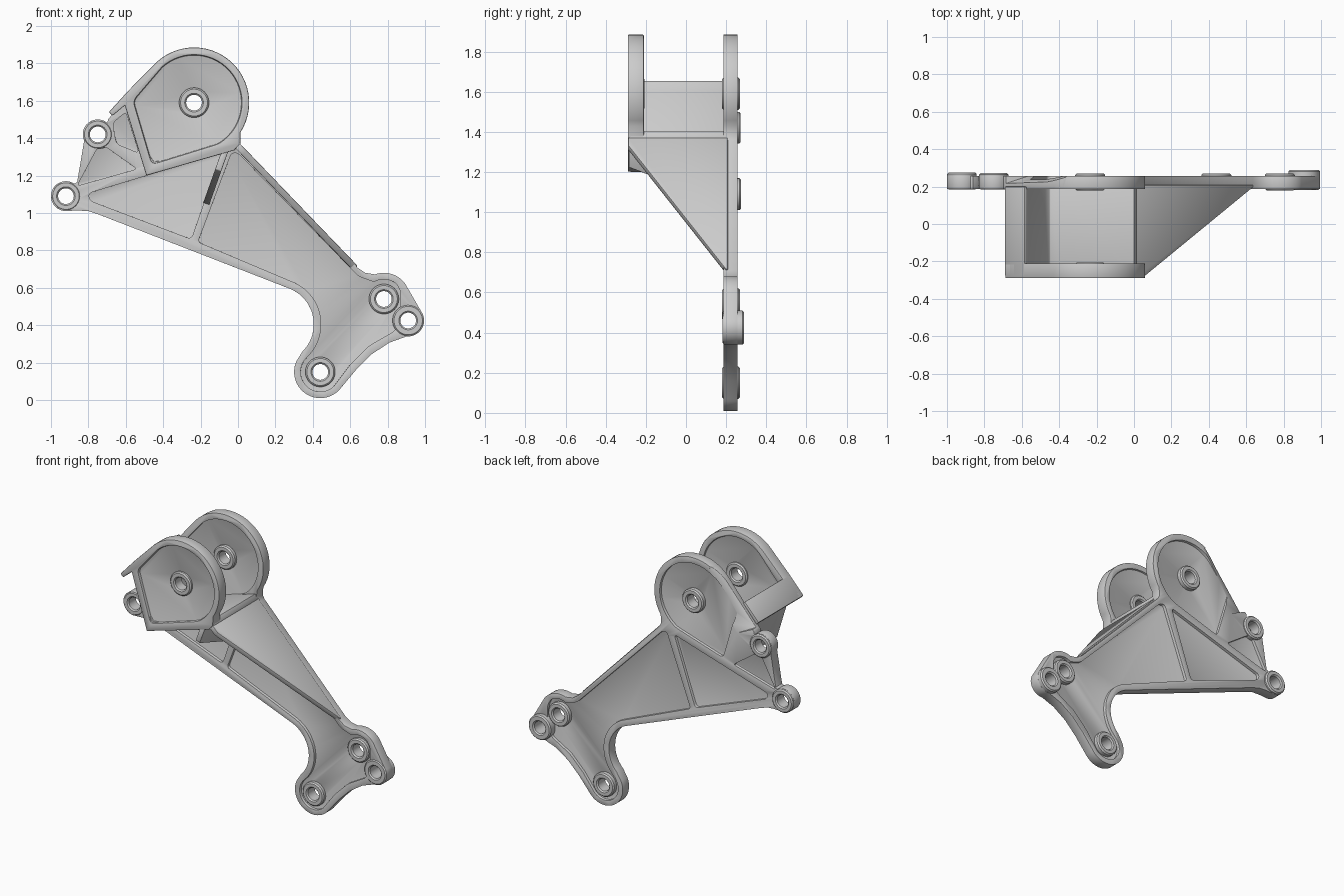
import bpy, bmesh, math
from mathutils import Vector

if "Cube" in bpy.data.objects:
    bpy.data.objects.remove(bpy.data.objects["Cube"])


def arc(cx, cz, r, a0, a1):
    n = max(3, int(abs(a1 - a0) / 6))
    angs = [math.radians(a0 + (a1 - a0) * i / n) for i in range(n + 1)]
    return [(cx + r * math.cos(a), cz + r * math.sin(a)) for a in angs]


def rounded(pts, r):
    """Round every distinct corner of a closed outline."""
    out = []
    for i, p in enumerate(pts):
        a, p, b = Vector(pts[i - 1]), Vector(p), Vector(pts[(i + 1) % len(pts)])
        u, v = a - p, b - p
        if u.angle(-v) < math.radians(15):
            out.append(tuple(p))
            continue
        s = p + u.normalized() * min(r, u.length * .45)
        e = p + v.normalized() * min(r, v.length * .45)
        for k in range(6):
            t = k / 5
            out.append(tuple(s * (1 - t) ** 2 + p * 2 * t * (1 - t) + e * t * t))
    return out


def add_prism(bm, pts, y0, y1):
    lo = [bm.verts.new((x, y0, z)) for x, z in pts]
    hi = [bm.verts.new((x, y1, z)) for x, z in pts]
    n = len(pts)
    bm.faces.new(lo)
    bm.faces.new(hi[::-1])
    for i in range(n):
        bm.faces.new((lo[i], hi[i], hi[(i + 1) % n], lo[(i + 1) % n]))


def make(name, bm):
    bmesh.ops.recalc_face_normals(bm, faces=bm.faces)
    me = bpy.data.meshes.new(name)
    bm.to_mesh(me)
    bm.free()
    ob = bpy.data.objects.new(name, me)
    bpy.context.collection.objects.link(ob)
    return ob


def prisms(name, items):
    bm = bmesh.new()
    for pts, y0, y1 in items:
        add_prism(bm, pts, y0, y1)
    return make(name, bm)


def hull(name, verts):
    bm = bmesh.new()
    for v in verts:
        bm.verts.new(v)
    bmesh.ops.convex_hull(bm, input=bm.verts)
    return make(name, bm)


def finish(ob, cutters=(), bevel=.006):
    """Cut, soften edges, bake the modifiers and smooth by angle."""
    for c in cutters:
        c.hide_render = True
        m = ob.modifiers.new("cut", 'BOOLEAN')
        m.operation, m.solver, m.object = 'DIFFERENCE', 'EXACT', c
    if bevel:
        m = ob.modifiers.new("soft", 'BEVEL')
        m.width, m.segments, m.limit_method = bevel, 2, 'ANGLE'
        m.angle_limit = math.radians(40)
    dg = bpy.context.evaluated_depsgraph_get()
    me = bpy.data.meshes.new_from_object(ob.evaluated_get(dg))
    ob.modifiers.clear()
    ob.data = me
    me.shade_smooth()
    me.set_sharp_from_angle(angle=math.radians(35))
    for c in cutters:
        bpy.data.objects.remove(c)


def tube(name, x, z, R, r, y0, y1, n=40):
    c = .008
    prof = [(r, y0 + c), (r + c, y0), (R - c, y0), (R, y0 + c),
            (R, y1 - c), (R - c, y1), (r + c, y1), (r, y1 - c)]
    bm = bmesh.new()
    rings = [[bm.verts.new((x + a * math.cos(2 * math.pi * i / n), y,
                            z + a * math.sin(2 * math.pi * i / n)))
              for a, y in prof] for i in range(n)]
    for i in range(n):
        p, q = rings[i], rings[(i + 1) % n]
        for j in range(8):
            k = (j + 1) % 8
            bm.faces.new((p[j], p[k], q[k], q[j]))
    finish(make(name, bm), bevel=0)


def gusset(name, a, b, thick, y_front, y_back, flat):
    """Tapered web from a down to b, thickened to one side."""
    a, b = Vector(a), Vector(b)
    d = (b - a).normalized()
    off = Vector((d.y, -d.x)) * thick
    m = a + (b - a) * flat
    verts = []
    for o in (Vector((0, 0)), off):
        for p, y in ((a, y_front), (m, y_front), (b, y_back - .01), (b, y_back), (a, y_back)):
            verts.append((p.x + o.x, y, p.y + o.y))
    finish(hull(name, verts), bevel=.005)


LX, LZ = -.235, 1.59
F0, F1, B0, B1, D = -.29, -.21, .188, .257, .02

# back plate outline
outline = (arc(.44, .15, .14, 155, 325) + [(.63, .16), (.715, .245), (.81, .307)]
           + arc(.91, .425, .085, -95, 25) + arc(.78, .54, .14, 35, 110)
           + [(.68, .68), (.635, .71), (.02, 1.35), (.008, 1.375)]
           + arc(LX, LZ, .295, -33, 138) + [(-.695, 1.50)]
           + arc(-.75, 1.42, .08, 50, 205) + [(-.86, 1.165)]
           + arc(-.92, 1.09, .08, 55, 280) + [(-.85, 1.013), (-.80, 1.01), (-.74, .99)]
           + arc(.2, .405, .205, 70, -45))

# pockets on both faces
lobe = rounded(arc(LX, LZ, .255, -60, 132) + [(-.56, 1.6), (-.46, 1.26)], .03)
side = rounded([(-.60, 1.54), (-.67, 1.48), (-.65, 1.37), (-.53, 1.32)], .025)
left = rounded([(-.75, 1.35), (-.71, 1.355), (-.54, 1.235), (-.86, 1.145)], .02)
middle = rounded([(-.80, 1.105), (-.09, 1.32), (-.25, .86), (-.79, 1.065)], .025)
arm = rounded([(-.035, 1.32), (-.214, .845)] + arc(.2, .405, .245, 65, -40)
              + arc(.44, .15, .105, 140, 315) + [(.60, .19), (.70, .29), (.84, .37),
              (.87, .5), (.87, .58)] + arc(.78, .54, .105, 50, 120)
              + [(.645, .66), (.0, 1.32)], .02)
front_cuts = [(p, B0 - .1, B0 + D) for p in (lobe, side, left, middle, arm)]
back_cuts = [(p, B1 - D, B1 + .1) for p in (lobe, left, middle, arm)]

# bosses: x, z, outer radius, y range
bosses = {"lobe_boss": (LX, LZ, .08, .18, .27), "upper_left_boss": (-.75, 1.42, .079, .185, .272),
          "left_boss": (-.92, 1.09, .079, .185, .275), "foot_boss": (.44, .15, .08, .18, .27),
          "arm_boss": (.78, .54, .08, .18, .27), "arm_end_boss": (.91, .425, .084, .182, .29)}
for name, (x, z, R, y0, y1) in bosses.items():
    tube(name, x, z, R, .042, y0, y1)
tube("front_lobe_boss", LX, LZ, .08, .042, F0, F1 + .003)

# back plate
back = prisms("back_plate", [(outline, B0, B1)])
holes = prisms("hole_cutter", [(arc(x, z, .055, 0, 354), 0, .5)
                               for x, z, *_ in bosses.values()])
wedge = hull("slope_cutter", [(-.35, .262, 1.83), (-.55, .262, 1.45),
                              (-.42, .205, 1.95), (-.72, .205, 1.53),
                              (-.42, .33, 1.95), (-.72, .33, 1.53),
                              (-.35, .33, 1.83), (-.55, .33, 1.45)])
finish(back, [prisms("pocket_cutter", front_cuts + back_cuts), holes, wedge])

# front plate
tail = [(-.585, 1.655), (-.69, 1.54), (-.67, 1.52), (-.605, 1.575), (-.49, 1.2)]
front = prisms("front_plate", [(arc(LX, LZ, .295, -33, 138) + tail
                                + [(-.02, 1.335), (.012, 1.37)], F0, F1)])
finish(front, [prisms("front_pocket_cutter", [(lobe, F0 - .1, F0 + D), (lobe, F1 - .012, F1 + .1)]),
               prisms("front_hole_cutter", [(arc(LX, LZ, .055, 0, 354), -.5, 0)])])

# floor and side wall joining both plates
saddle = tail + [(-.02, 1.335), (.015, 1.37), (.0, 1.405), (-.40, 1.28), (-.45, 1.275),
                 (-.475, 1.31), (-.565, 1.60), (-.575, 1.645)]
finish(prisms("saddle", [(saddle, F0 + .01, B0 + .012)]), bevel=.004)

# tapered webs running from the front plate down to the back plate
gusset("arm_web", (.01, 1.372), (.64, .717), .035, F0 + .002, B0 + .02, .06)
gusset("middle_web", (-.05, 1.335), (-.155, 1.04), .034, F0 + .005, B0 + .02, .38)
